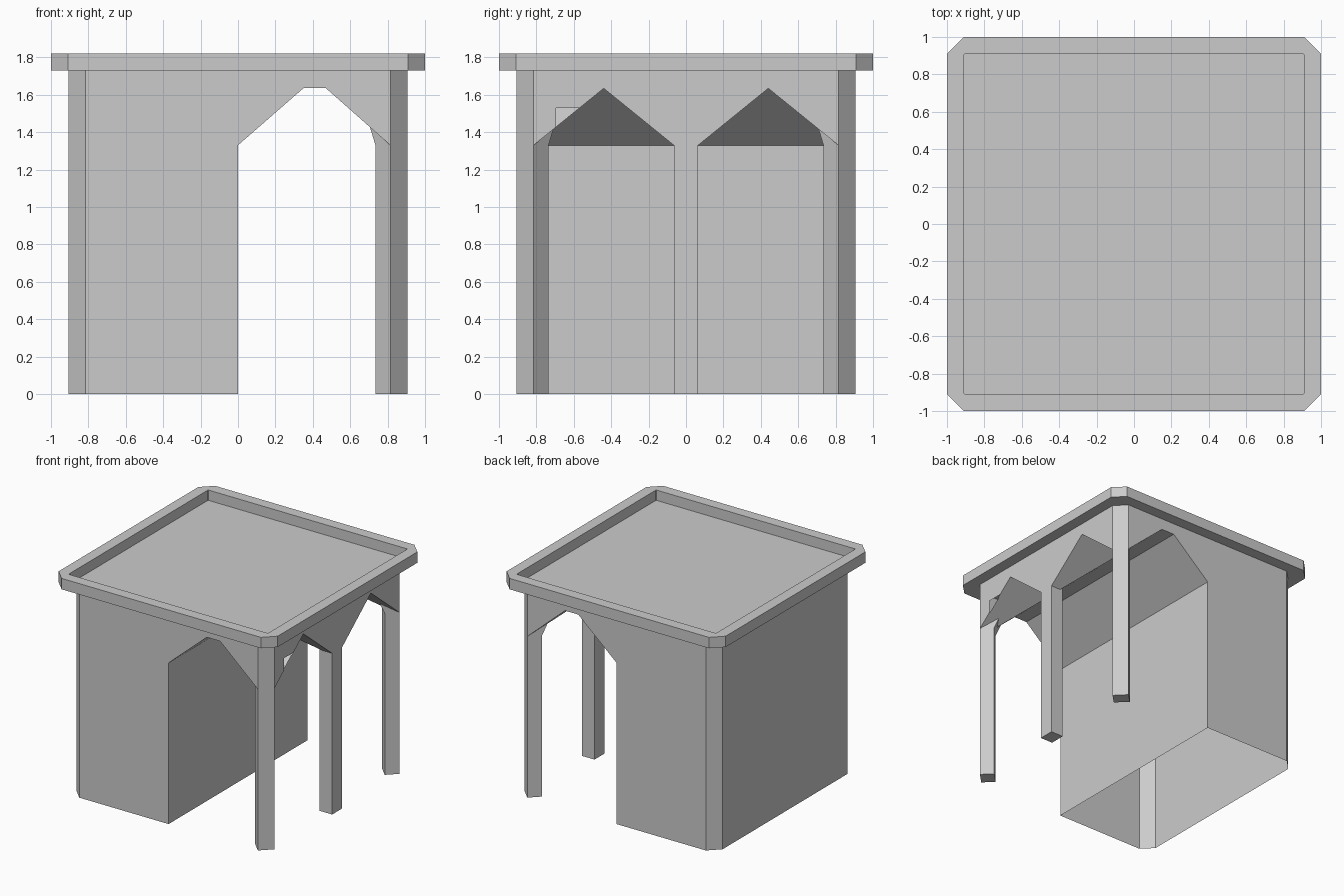
import bpy, bmesh

if "Cube" in bpy.data.objects:
    bpy.data.objects.remove(bpy.data.objects["Cube"])


def loft(name, rings):
    """Closed solid through matching rings of 3D points."""
    bm = bmesh.new()
    vs = [[bm.verts.new(p) for p in ring] for ring in rings]
    n = len(vs[0])
    bm.faces.new(vs[0])
    bm.faces.new(vs[-1])
    for a, b in zip(vs, vs[1:]):
        for i in range(n):
            j = (i + 1) % n
            bm.faces.new((a[i], a[j], b[j], b[i]))
    bmesh.ops.recalc_face_normals(bm, faces=bm.faces)
    me = bpy.data.meshes.new(name)
    bm.to_mesh(me)
    bm.free()
    ob = bpy.data.objects.new(name, me)
    bpy.context.collection.objects.link(ob)
    return ob


def prism(name, pts, axis, lo, hi):
    """Extrude a 2D profile along x, y or z."""
    put = {'x': lambda p, t: (t, p[0], p[1]),
           'y': lambda p, t: (p[0], t, p[1]),
           'z': lambda p, t: (p[0], p[1], t)}[axis]
    return loft(name, [[put(p, t) for p in pts] for t in (lo, hi)])


def combine(ob, other, op):
    m = ob.modifiers.new(op, 'BOOLEAN')
    m.operation, m.solver, m.object = op, 'EXACT', other
    bpy.context.view_layer.objects.active = ob
    bpy.ops.object.modifier_apply(modifier=m.name)
    bpy.data.objects.remove(other)


def octagon(r, c):
    return [(r, c), (c, r), (-c, r), (-r, c), (-r, -c), (-c, -r), (c, -r), (r, -c)]


R, C = 0.905, 0.815           # body half width and chamfer start
SPRING, TOP, EAVE = 1.33, 1.635, 1.73

# body block with chamfered corners
body = prism("shelter_body", octagon(R, C), 'z', 0, EAVE)

# long passage vault, then two pointed cross vaults
combine(body, prism("passage_cut", [(0, -1), (0, SPRING), (0.35, TOP), (0.47, TOP),
                                    (C, SPRING), (C, -1)], 'y', -2, 2), 'DIFFERENCE')
for s in (-1, 1):
    combine(body, prism("bay_cut", [(s * 0.065, -1), (s * 0.065, SPRING), (s * 0.44, TOP - 0.001),
                                    (s * C, SPRING), (s * C, -1)], 'x', 0.41, 2), 'DIFFERENCE')

# corner posts, set diagonally, flaring inward where they meet the vault
for s in (-1, 1):
    rings = []
    for z, d in ((0, 0.08), (SPRING, 0.08), (1.428, 0.11)):
        rings.append([(C, s * R, z), (R, s * C, z), (R - d, s * (C - d), z), (C - d, s * (R - d), z)])
    combine(body, loft("corner_post", rings), 'UNION')

# middle post
combine(body, prism("middle_post", [(0.79, -0.065), (R, -0.065), (R, 0.065), (0.79, 0.065)],
                    'z', 0, 1.36), 'UNION')

# small triangular gap in the side wall
combine(body, prism("gap_cut", [(-0.695, 1.42), (-0.695, 1.53), (-0.57, 1.53)],
                    'x', 0.9, 1.2), 'DIFFERENCE')

# open the shell: underside of the closed half, top under the roof, and the gap
bm = bmesh.new()
bm.from_mesh(body.data)
dead = []
for f in bm.faces:
    c = f.calc_center_median()
    under = abs(c.z) < 0.001 and c.x < 0
    top = abs(c.z - EAVE) < 0.001
    gap = 0.898 < c.x < 0.904 and -0.7 < c.y < -0.56 and 1.41 < c.z < 1.54
    if under or top or gap:
        dead.append(f)
bmesh.ops.delete(bm, geom=dead, context='FACES')
bm.to_mesh(body.data)
bm.free()

# roof slab with raised rim
roof = prism("roof_slab", octagon(1.0, 0.91), 'z', EAVE, 1.82)
combine(roof, prism("roof_recess", octagon(0.91, 0.905), 'z', EAVE + 0.005, 2), 'DIFFERENCE')
